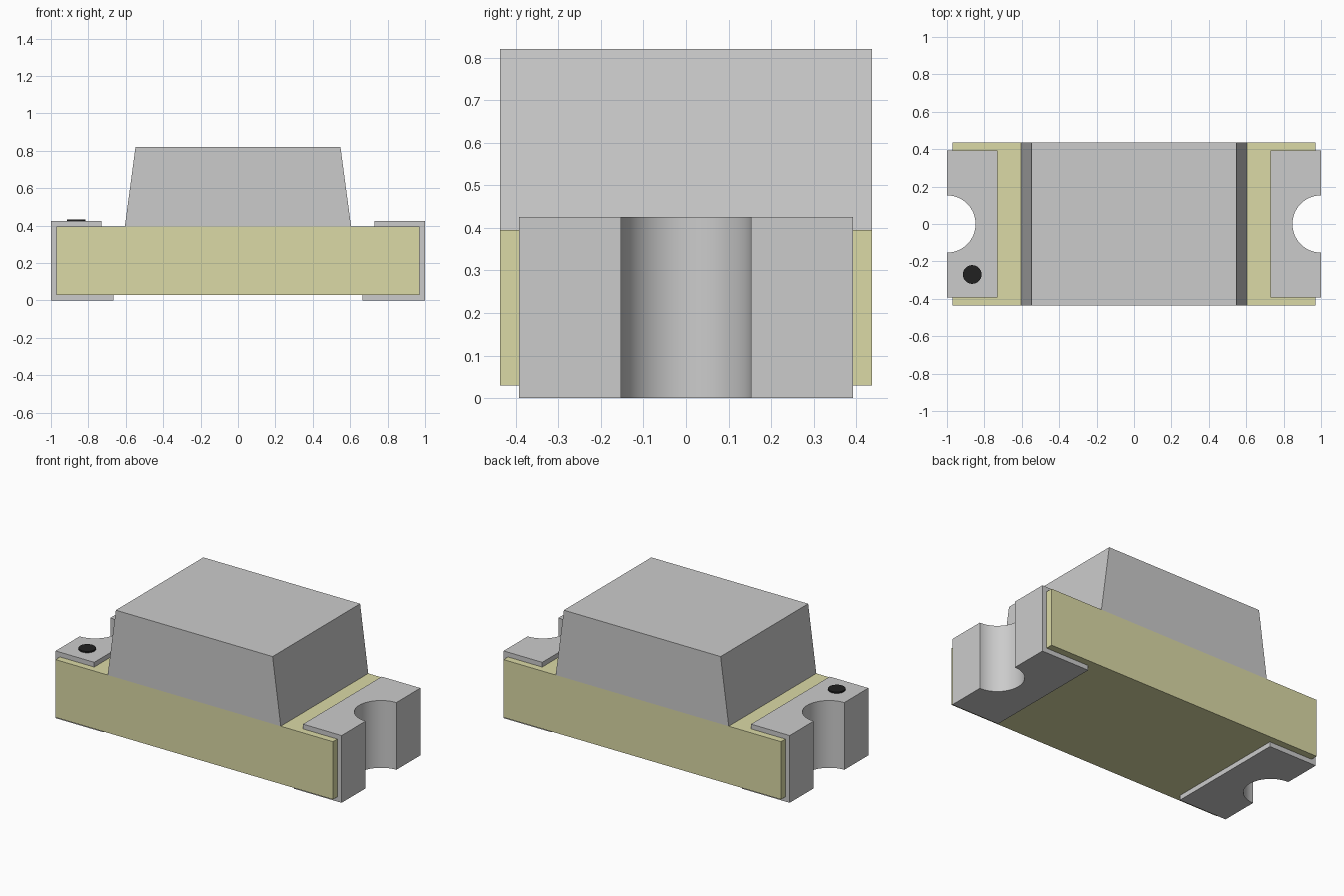
import bpy
import bmesh
import math
from mathutils import Vector

if "Cube" in bpy.data.objects:
    bpy.data.objects.remove(bpy.data.objects["Cube"], do_unlink=True)


def material(name, color, roughness=0.6):
    mat = bpy.data.materials.new(name)
    mat.use_nodes = True
    mat.diffuse_color = (*color, 1)
    bsdf = mat.node_tree.nodes["Principled BSDF"]
    bsdf.inputs["Base Color"].default_value = (*color, 1)
    bsdf.inputs["Roughness"].default_value = roughness
    return mat


grey = material("light_grey", (0.60, 0.60, 0.60))
cream = material("board_cream", (0.71, 0.70, 0.38))
black = material("mark_black", (0.015, 0.015, 0.015))


def prism(name, outline, low, high, axis, mat):
    """Extrude a flat outline: axis 'z' takes (x, y) points, axis 'y' takes (x, z)."""
    def place(a, b, c):
        return Vector((a, b, c)) if axis == "z" else Vector((a, c, b))
    bm = bmesh.new()
    face = bm.faces.new([bm.verts.new(place(a, b, low)) for a, b in outline])
    new = bmesh.ops.extrude_face_region(bm, geom=[face])["geom"]
    bmesh.ops.translate(bm, vec=place(0, 0, high - low),
                        verts=[v for v in new if isinstance(v, bmesh.types.BMVert)])
    bmesh.ops.recalc_face_normals(bm, faces=bm.faces)
    mesh = bpy.data.meshes.new(name)
    bm.to_mesh(mesh)
    bm.free()
    mesh.materials.append(mat)
    obj = bpy.data.objects.new(name, mesh)
    bpy.context.collection.objects.link(obj)
    return obj


def circle(cx, cy, r, n=64):
    return [(cx + r * math.cos(math.tau * i / n), cy + r * math.sin(math.tau * i / n))
            for i in range(n)]


def boolean(obj, tool, operation):
    """Apply a boolean and discard the tool."""
    mod = obj.modifiers.new("cut", "BOOLEAN")
    mod.operation, mod.solver, mod.object = operation, "EXACT", tool
    bpy.context.view_layer.update()
    graph = bpy.context.evaluated_depsgraph_get()
    result = bpy.data.meshes.new_from_object(obj.evaluated_get(graph))
    obj.modifiers.clear()
    obj.data = result
    bpy.data.objects.remove(tool, do_unlink=True)


BOARD_X, BOARD_Y, BOARD_LOW, BOARD_TOP = 0.97, 0.437, 0.03, 0.395
PAD_Y, PAD_TOP = 0.393, 0.425
NOTCH, LINER = 0.153, 0.183

# Circuit board
board = prism("board", [(-BOARD_X, BOARD_LOW), (BOARD_X, BOARD_LOW),
                        (BOARD_X, BOARD_TOP), (-BOARD_X, BOARD_TOP)],
              -BOARD_Y, BOARD_Y, "y", cream)

# Wrap-round end terminals, each with a lined half-round notch
terminals = []
clip = [(0.665, 0), (1, 0), (1, PAD_TOP), (0.73, PAD_TOP), (0.73, BOARD_TOP),
        (BOARD_X, BOARD_TOP), (BOARD_X, BOARD_LOW), (0.665, BOARD_LOW)]
sweep = math.acos(0.015 / LINER)
half_disc = [(1 - LINER * math.cos(t), LINER * math.sin(t))
             for t in [sweep * (i / 16 - 1) for i in range(33)]]
for label, side in (("left", 1), ("right", -1)):
    boolean(board, prism("board_cutter", circle(side, 0, LINER), -0.1, 0.6, "z", cream),
            "DIFFERENCE")
    pad = prism(f"{label}_terminal", [(side * x, z) for x, z in clip],
                -PAD_Y, PAD_Y, "y", grey)
    boolean(pad, prism("liner", [(side * x, y) for x, y in half_disc],
                       0.015, 0.41, "z", grey), "UNION")
    boolean(pad, prism("notch_cutter", circle(side, 0, NOTCH), -0.1, 0.6, "z", grey),
            "DIFFERENCE")
    terminals.append(pad)

# Tapered lens block
prism("lens", [(-0.605, BOARD_TOP), (0.605, BOARD_TOP), (0.548, 0.82), (-0.548, 0.82)],
      -BOARD_Y, BOARD_Y, "y", grey)

# Round polarity mark
mark = prism("polarity_mark", circle(-0.865, -0.27, 0.05, 32), PAD_TOP, 0.434, "z", black)

# Smooth the curved walls, keeping edges sharp
bpy.ops.object.select_all(action="DESELECT")
for obj in terminals + [board, mark]:
    obj.select_set(True)
bpy.context.view_layer.objects.active = board
bpy.ops.object.shade_smooth_by_angle(angle=math.radians(30))
